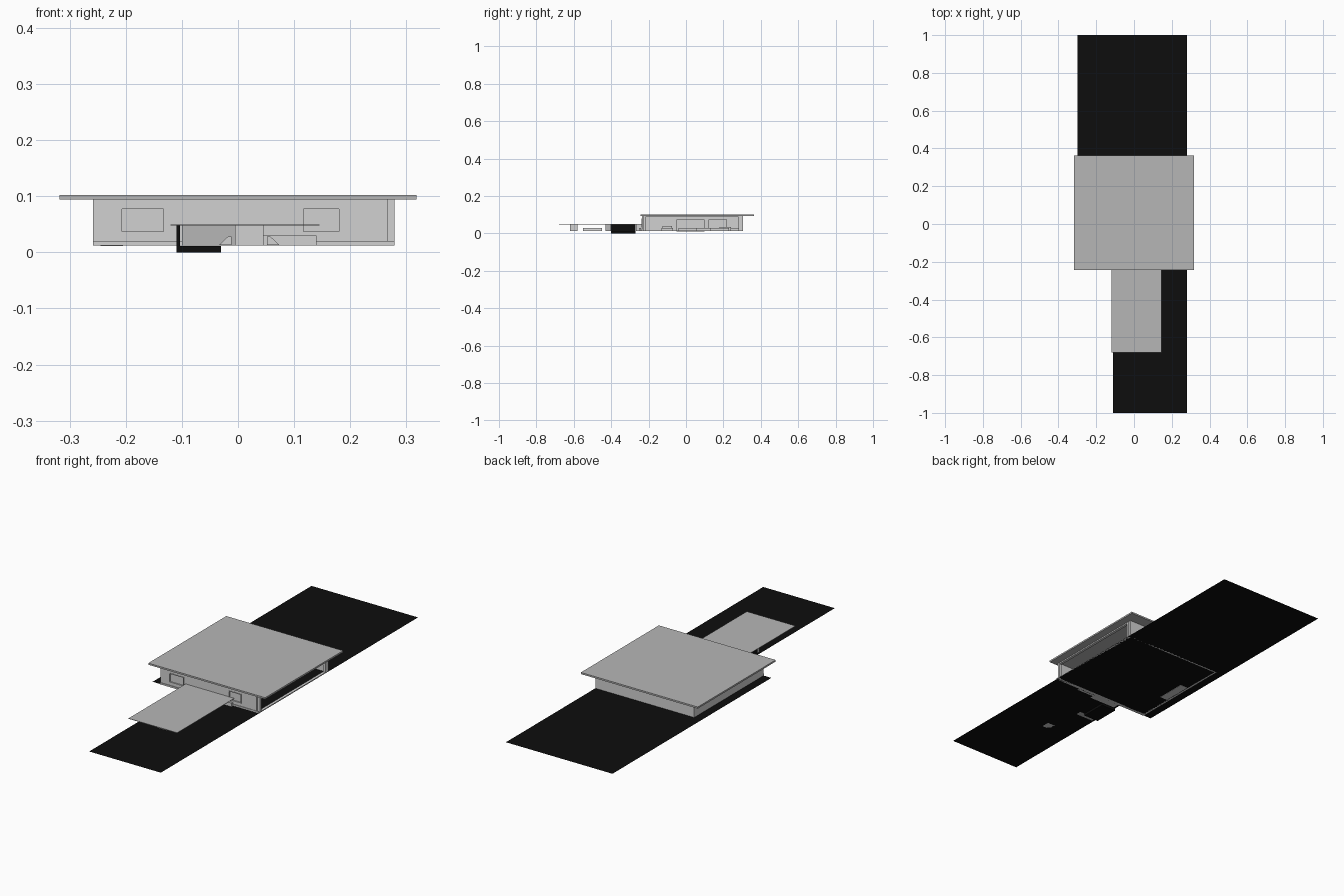
import bpy
import bmesh
from mathutils import Matrix

old = bpy.data.objects.get("Cube")
if old:
    bpy.data.objects.remove(old)

FLOOR = 0.012


def material(name, value):
    m = bpy.data.materials.new(name)
    m.use_nodes = True
    colour = (value, value, value, 1)
    m.diffuse_color = colour
    m.node_tree.nodes["Principled BSDF"].inputs["Base Color"].default_value = colour
    return m


WALL = material("pale grey", 0.64)
ROOF = material("mid grey", 0.47)
BLACK = material("black", 0.004)


def finish(name, bm, mat):
    mesh = bpy.data.meshes.new(name)
    bm.to_mesh(mesh)
    bm.free()
    mesh.materials.append(mat)
    obj = bpy.data.objects.new(name, mesh)
    bpy.context.collection.objects.link(obj)
    return obj


def add_box(bm, x, y, z):
    spans = (x, y, z)
    size = [b - a for a, b in spans]
    mid = [(a + b) / 2 for a, b in spans]
    bmesh.ops.create_cube(bm, size=1, matrix=Matrix.Translation(mid) @ Matrix.Diagonal((*size, 1)))


def box(name, x, y, z, mat=WALL):
    bm = bmesh.new()
    add_box(bm, x, y, z)
    return finish(name, bm, mat)


def frame(name, x, y, z, t):
    # Rectangular border of width t lying in the xz plane
    bm = bmesh.new()
    for a, b in ((x[0], x[0] + t), (x[1] - t, x[1])):
        add_box(bm, (a, b), y, z)
    for a, b in ((z[0], z[0] + t), (z[1] - t, z[1])):
        add_box(bm, (x[0] + t, x[1] - t), y, (a, b))
    return finish(name, bm, WALL)


# Ground sheet, narrower in front of the building
bm = bmesh.new()
outline = [(-0.3, 1), (-0.3, -0.235), (-0.11, -0.235), (-0.11, -1), (0.28, -1), (0.28, 1)]
bm.faces.new([bm.verts.new((x, y, FLOOR)) for x, y in outline])
finish("ground", bm, BLACK)

# Roofs
box("main_roof", (-0.318, 0.318), (-0.243, 0.363), (0.094, 0.102), ROOF)
box("canopy", (-0.12, 0.145), (-0.68, -0.236), (0.048, 0.05), ROOF)

# Front wall built from piers, sills and lintels around two windows
WIN_Z = (0.034, 0.08)
windows = [(-0.21, -0.13), (0.114, 0.183)]
front = (-0.235, -0.222)
bm = bmesh.new()
piers = [(-0.258, -0.21), (-0.13, 0.114), (0.183, 0.266)]
for pier in piers:
    add_box(bm, pier, front, (FLOOR, 0.094))
for win in windows:
    add_box(bm, win, front, (FLOOR, WIN_Z[0]))
    add_box(bm, win, front, (WIN_Z[1], 0.094))
finish("front_wall", bm, WALL)
for i, win in enumerate(windows):
    frame(f"window_frame_{i + 1}", win, (-0.237, -0.22), WIN_Z, 0.003)
    box(f"window_pane_{i + 1}", win, (-0.231, -0.229), WIN_Z)

# Remaining walls; the left side stays open between end posts
box("right_wall", (-0.258, -0.246), (-0.222, 0.293), (FLOOR, 0.094))
box("back_wall", (-0.258, 0.278), (0.293, 0.305), (FLOOR, 0.094))
box("front_corner_post", (0.266, 0.279), (-0.229, -0.217), (FLOOR, 0.094))
box("back_corner_post", (0.266, 0.279), (0.28, 0.293), (FLOOR, 0.094))
box("side_header", (0.266, 0.279), (-0.217, 0.28), (0.088, 0.094))
box("side_sill", (0.266, 0.279), (-0.217, 0.28), (FLOOR, 0.016))
box("front_plinth", (-0.258, 0.279), (-0.238, -0.235), (FLOOR, 0.02))

# Interior furniture: centre, half sizes, height
furniture = {
    "sofa": (0.14, 0.01, 0.015, 0.05, 0.03),
    "long_table": (0.1, 0.18, 0.015, 0.05, 0.03),
    "bench": (-0.02, 0.11, 0.015, 0.05, 0.03),
    "side_table": (0.03, -0.1, 0.015, 0.03, 0.03),
    "low_table": (-0.08, 0, 0.015, 0.03, 0.03),
    "stool": (-0.08, -0.1, 0.015, 0.025, 0.04),
    "desk": (-0.03, 0.21, 0.015, 0.03, 0.035),
    "shelf": (-0.13, 0.17, 0.015, 0.05, 0.075),
    "bed": (-0.2, 0.24, 0.04, 0.04, 0.03),
}
for name, (x, y, hx, hy, top) in furniture.items():
    box(name, (x - hx, x + hx), (y - hy, y + hy), (FLOOR + 0.001, top))
box("cabinet", (-0.245, -0.205), (-0.05, 0.1), (FLOOR - 0.001, 0.075))

# Sunken black bay under the canopy
box("bay_floor", (-0.11, -0.03), (-0.4, -0.27), (0, FLOOR - 0.001), BLACK)
box("bay_wall", (-0.11, -0.103), (-0.4, -0.27), (0.002, 0.048), BLACK)

# Canopy supports and entrance
box("canopy_pier", (-0.005, 0.045), (-0.62, -0.58), (FLOOR, 0.048))
box("bay_screen", (-0.1, -0.005), (-0.43, -0.402), (FLOOR, 0.048), ROOF)
box("entrance_block", (-0.1, 0.045), (-0.268, -0.238), (FLOOR, 0.048))
box("low_wall", (0.045, 0.14), (-0.25, -0.24), (FLOOR, 0.03))

# Slanted loungers either side of the pier
for side, x, sign in (("right", -0.012, -1), ("left", 0.052, 1)):
    bm = bmesh.new()
    profile = [(0, FLOOR + 0.001), (0, 0.028), (0.006, 0.028), (0.022, FLOOR + 0.001)]
    face = bm.faces.new([bm.verts.new((x + sign * dx, -0.55, z)) for dx, z in profile])
    new = bmesh.ops.extrude_face_region(bm, geom=[face])["geom"]
    moved = [v for v in new if isinstance(v, bmesh.types.BMVert)]
    bmesh.ops.translate(bm, verts=moved, vec=(0, 0.1, 0))
    bmesh.ops.recalc_face_normals(bm, faces=bm.faces)
    finish(f"{side}_lounger", bm, WALL)
